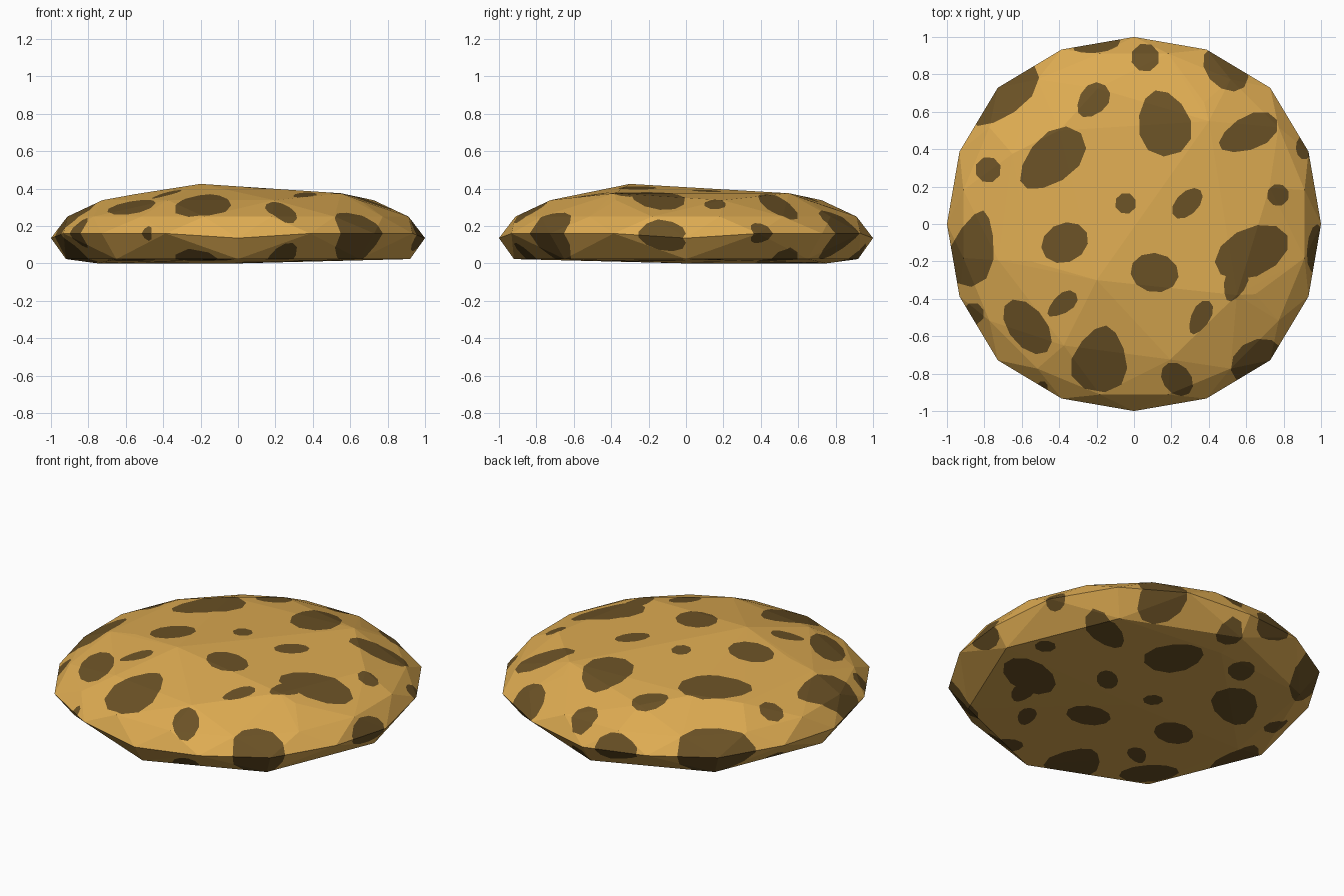
import bpy, bmesh, math
from mathutils import Vector

if "Cube" in bpy.data.objects:
    bpy.data.objects.remove(bpy.data.objects["Cube"])


def material(name, color):
    m = bpy.data.materials.new(name)
    m.diffuse_color = (*color, 1)
    m.use_nodes = True
    m.node_tree.nodes["Principled BSDF"].inputs["Base Color"].default_value = m.diffuse_color
    return m


def ring(bm, n, r, z, turn=0.0):
    for k in range(n):
        a = math.radians(turn) + math.tau * k / n
        bm.verts.new((r * math.cos(a), r * math.sin(a), z))


# --- Cookie body: convex hull of a few rings plus irregular top points ---
bm = bmesh.new()
for k in range(16):
    a = math.tau * k / 16
    z = 0.135 if k % 4 == 0 else 0.16
    rim = 1.03 if k % 4 == 2 else 1.01 if k % 2 else 1.0
    bm.verts.new((rim * math.cos(a), rim * math.sin(a), z))
ring(bm, 8, 0.92, 0.023)
ring(bm, 16, 0.93, 0.25, 11.25)
ring(bm, 8, 0.75, 0.338, 15)
for p in ((-0.2, -0.3, 0.425), (0.4, 0.55, 0.375), (0.55, -0.38, 0.375),
          (-0.4, 0.5, 0.37), (-0.55, -0.2, 0.37),
          (-0.75, 0, 0), (0, 0.75, 0), (0, 0, 0)):
    bm.verts.new(p)
hull = bmesh.ops.convex_hull(bm, input=bm.verts[:])
bmesh.ops.delete(bm, geom=[v for v in bm.verts if not v.link_faces], context='VERTS')
bmesh.ops.recalc_face_normals(bm, faces=bm.faces[:])

# --- Chocolate spots, cut straight through top and bottom ---
# Round ones: x, y, radius
ROUND = [(0.06, 0.89, 0.077), (-0.78, 0.29, 0.07), (-0.045, 0.11, 0.057),
         (0.77, 0.155, 0.06), (-0.86, -0.48, 0.06), (-0.49, -0.87, 0.03)]
# Egg shaped ones: x, y, half length, half width, angle, taper (+ is wide at the far end)
EGGS = [(-0.20, 0.96, 0.13, 0.045, 10, 0.2), (0.49, 0.83, 0.14, 0.10, -45, 0),
        (-0.70, 0.70, 0.23, 0.12, 46, 0.3), (-0.22, 0.66, 0.105, 0.075, 50, 0.2),
        (0.16, 0.54, 0.18, 0.14, 105, -0.2), (0.61, 0.485, 0.17, 0.09, 25, 0.2),
        (-0.44, 0.345, 0.21, 0.125, 42, 0.2), (0.91, 0.41, 0.065, 0.045, 90, 0),
        (0.285, 0.11, 0.10, 0.06, 45, 0), (-0.86, -0.13, 0.21, 0.115, 75, -0.4),
        (-0.37, -0.10, 0.13, 0.105, 25, 0), (0.63, -0.15, 0.21, 0.13, 25, 0),
        (0.54, -0.32, 0.10, 0.06, 70, 0.3), (0.97, -0.13, 0.13, 0.045, 85, 0),
        (0.11, -0.26, 0.13, 0.105, -10, 0), (-0.385, -0.43, 0.095, 0.05, 38, 0.3),
        (0.355, -0.50, 0.10, 0.05, 62, 0.2), (-0.57, -0.55, 0.17, 0.10, -52, 0),
        (-0.18, -0.72, 0.18, 0.145, 80, -0.35), (0.23, -0.83, 0.10, 0.075, -50, 0),
        (0.66, -0.74, 0.15, 0.12, 30, 0)]
DOUGH, CHOC, PENDING = 0, 1, 2


def egg(x, y, a, b, angle, taper, n=11):
    c, s = math.cos(math.radians(angle)), math.sin(math.radians(angle))
    pts = []
    for k in range(n):
        t = math.tau * k / n
        u = a * math.cos(t)
        v = b * math.sin(t) * (1 + taper * math.cos(t))
        pts.append(Vector((x + u * c - v * s, y + u * s + v * c, 0)))
    return pts


def overlaps(face, lo, hi):
    return all(max(v.co[i] for v in face.verts) > lo[i] and
               min(v.co[i] for v in face.verts) < hi[i] for i in (0, 1))


def paint_spot(outline):
    lo = [min(p[i] for p in outline) for i in (0, 1)]
    hi = [max(p[i] for p in outline) for i in (0, 1)]
    for f in bm.faces:
        if f.material_index == DOUGH and overlaps(f, lo, hi):
            f.material_index = PENDING
    # Clip the pending faces by each outline edge in turn
    for i, p in enumerate(outline):
        d = outline[(i + 1) % len(outline)] - p
        out = Vector((d.y, -d.x, 0)).normalized()
        faces = [f for f in bm.faces if f.material_index == PENDING]
        if not faces:
            return
        geom = faces + list({e for f in faces for e in f.edges}) \
            + list({v for f in faces for v in f.verts})
        bmesh.ops.bisect_plane(bm, geom=geom, dist=1e-5, plane_co=p, plane_no=out)
        for f in bm.faces:
            if f.material_index == PENDING and (f.calc_center_median() - p).dot(out) > 0:
                f.material_index = DOUGH
    for f in bm.faces:
        if f.material_index == PENDING:
            f.material_index = CHOC


for x, y, r in ROUND:
    paint_spot(egg(x, y, r, r, 20, 0, 8))
for spec in EGGS:
    paint_spot(egg(*spec))

mesh = bpy.data.meshes.new("cookie")
bm.to_mesh(mesh)
bm.free()
mesh.materials.append(material("golden dough", (0.73, 0.41, 0.084)))
mesh.materials.append(material("dark chocolate", (0.147, 0.084, 0.019)))
cookie = bpy.data.objects.new("cookie", mesh)
bpy.context.collection.objects.link(cookie)
